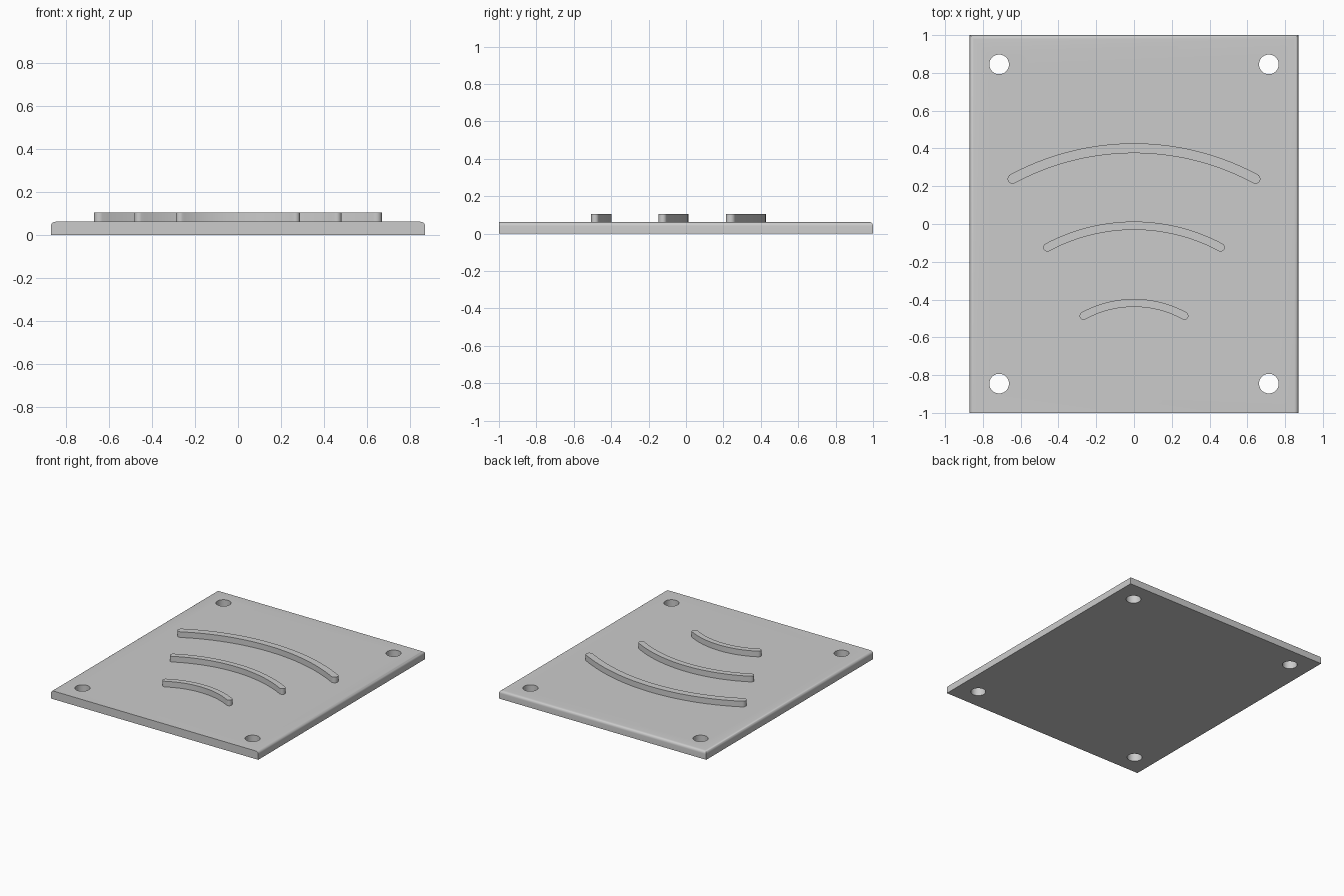
import bpy
import bmesh
from math import sin, cos, asin, pi

cube = bpy.data.objects.get("Cube")
if cube:
    bpy.data.objects.remove(cube, do_unlink=True)

HALF_X, HALF_Y, THICK, RIB_TOP = 0.87, 1.0, 0.062, 0.105

grey = bpy.data.materials.new("plain grey")
grey.use_nodes = True
grey.diffuse_color = (0.6, 0.6, 0.6, 1)
grey.node_tree.nodes["Principled BSDF"].inputs["Base Color"].default_value = (0.6, 0.6, 0.6, 1)


def add_object(name, bm):
    bmesh.ops.recalc_face_normals(bm, faces=bm.faces[:])
    mesh = bpy.data.meshes.new(name)
    bm.to_mesh(mesh)
    bm.free()
    mesh.materials.append(grey)
    obj = bpy.data.objects.new(name, mesh)
    bpy.context.collection.objects.link(obj)
    return obj


def activate(obj):
    bpy.ops.object.select_all(action="DESELECT")
    obj.select_set(True)
    bpy.context.view_layer.objects.active = obj


def prism(name, outline, z0, z1):
    """Closed outline extruded upwards."""
    bm = bmesh.new()
    face = bm.faces.new([bm.verts.new((x, y, z0)) for x, y in outline])
    grown = bmesh.ops.extrude_face_region(bm, geom=[face])["geom"]
    verts = [g for g in grown if isinstance(g, bmesh.types.BMVert)]
    bmesh.ops.translate(bm, verts=verts, vec=(0, 0, z1 - z0))
    return add_object(name, bm)


def arc(cx, cy, r, a0, a1, steps):
    return [(cx + r * cos(a0 + (a1 - a0) * i / steps),
             cy + r * sin(a0 + (a1 - a0) * i / steps)) for i in range(steps + 1)]


# Base plate: top edges rounded on the left, right and back, front left sharp
bm = bmesh.new()
bmesh.ops.create_cube(bm, size=1)
for v in bm.verts:
    v.co = (v.co.x * 2 * HALF_X, v.co.y * 2 * HALF_Y, (v.co.z + 0.5) * THICK)
round_edges = [e for e in bm.edges
               if all(v.co.z > THICK / 2 for v in e.verts)
               and not all(v.co.y < 0 for v in e.verts)]
bmesh.ops.bevel(bm, geom=round_edges, offset=0.021, segments=6,
                profile=0.5, affect="EDGES")
plate = add_object("base_plate", bm)

# Four corner screw holes
for sx in (-1, 1):
    for sy in (-1, 1):
        ring = arc(sx * 0.714, sy * 0.845, 0.052, 0, 2 * pi, 48)[:-1]
        cutter = prism("hole_cutter", ring, -0.1, 0.2)
        cutter.hide_render = True
        mod = plate.modifiers.new("hole", "BOOLEAN")
        mod.operation, mod.solver, mod.object = "DIFFERENCE", "EXACT", cutter
        activate(plate)
        bpy.ops.object.modifier_apply(modifier=mod.name)
        bpy.data.objects.remove(cutter, do_unlink=True)


# Curved ribs with round ends: crest height, end x, end y, half width
def rib(name, crest, end_x, end_y, half):
    sag = crest - end_y
    radius = (end_x ** 2 + sag ** 2) / (2 * sag)
    cy = crest - radius
    spread = asin(end_x / radius)
    a0, a1 = pi / 2 - spread, pi / 2 + spread
    outline = arc(0, cy, radius + half, a0, a1, 48)
    outline += arc(-end_x, end_y, half, a1, a1 + pi, 12)[1:-1]
    outline += arc(0, cy, radius - half, a1, a0, 48)
    outline += arc(end_x, end_y, half, a0 + pi, a0 + 2 * pi, 12)[1:-1]
    return prism(name, outline, THICK - 0.002, RIB_TOP)


parts = [plate,
         rib("back_rib", 0.401, 0.643, 0.239, 0.026),
         rib("middle_rib", -0.009, 0.459, -0.124, 0.022),
         rib("front_rib", -0.418, 0.267, -0.486, 0.021)]

for obj in parts:
    activate(obj)
    bpy.ops.object.shade_smooth_by_angle(angle=0.6)
